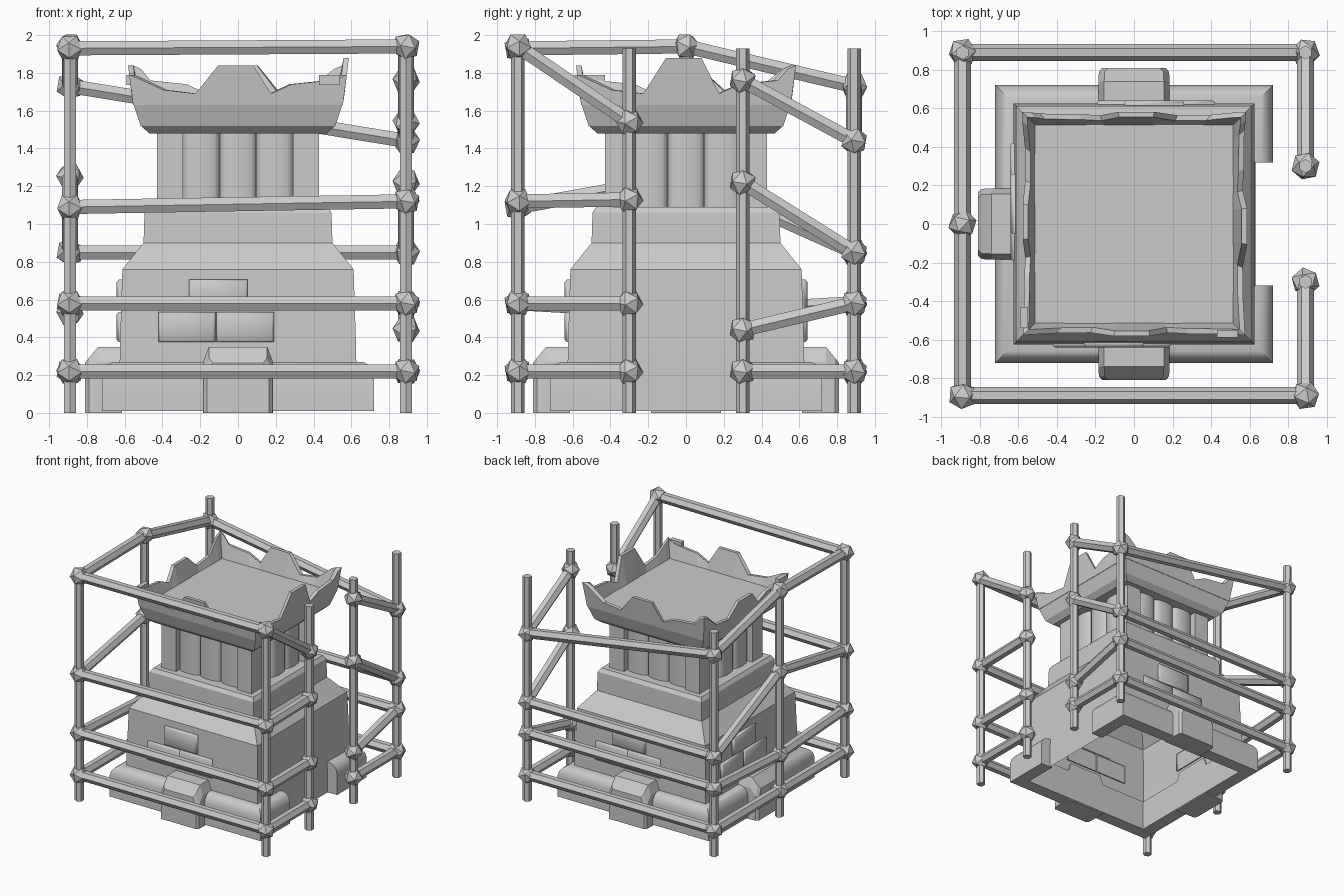
import bpy, bmesh, math
from mathutils import Vector, Matrix

if "Cube" in bpy.data.objects:
    bpy.data.objects.remove(bpy.data.objects["Cube"])


def finish(bm, name, smooth=0):
    bmesh.ops.recalc_face_normals(bm, faces=bm.faces)
    me = bpy.data.meshes.new(name)
    bm.to_mesh(me)
    bm.free()
    ob = bpy.data.objects.new(name, me)
    bpy.context.collection.objects.link(ob)
    if smooth:
        bpy.ops.object.select_all(action='DESELECT')
        ob.select_set(True)
        bpy.context.view_layer.objects.active = ob
        bpy.ops.object.shade_smooth_by_angle(angle=math.radians(smooth))
    return ob


def loft(bm, rings, cap_a=True, cap_b=True):
    rows = [[bm.verts.new(p) for p in r] for r in rings]
    n = len(rows[0])
    for a, b in zip(rows, rows[1:]):
        for i in range(n):
            j = (i + 1) % n
            bm.faces.new((a[i], a[j], b[j], b[i]))
    if cap_a:
        bm.faces.new(rows[0])
    if cap_b:
        bm.faces.new(rows[-1])


def rect(x0, x1, y0, y1, z):
    return [(x0, y0, z), (x1, y0, z), (x1, y1, z), (x0, y1, z)]


def square_stack(name, profile, **caps):
    bm = bmesh.new()
    loft(bm, [rect(-h, h, -h, h, z) for h, z in profile], **caps)
    return finish(bm, name)


def turned(ob, quarter):
    ob.data.transform(Matrix.Rotation(-quarter * math.pi / 2, 4, 'Z'))


# Tower body: open underneath, stepped and chamfered above
square_stack("tower_body", [(.63, .01), (.625, .35), (.612, .76), (.5, .9),
                            (.495, 1.06), (.475, 1.09)], cap_a=False)
square_stack("column_core", [(.365, 1.09), (.365, 1.5)])
square_stack("cornice", [(.47, 1.48), (.515, 1.52), (.555, 1.64), (.51, 1.645)])

# Corner pillars and gently bulging panels between them
for sx in (-1, 1):
    for sy in (-1, 1):
        bm = bmesh.new()
        loft(bm, [rect(sx * .36 - .07, sx * .36 + .07, sy * .36 - .07, sy * .36 + .07, z)
                  for z in (1.09, 1.49)])
        finish(bm, "corner_pillar")
for q in range(4):
    for k in (-1, 0, 1):
        bm = bmesh.new()
        arc = [math.pi * i / 8 for i in range(9)]
        loft(bm, [[(k * .195 + .0975 * math.cos(a), -.36 - .045 * abs(math.sin(a)) ** .7, z)
                   for a in arc] for z in (1.09, 1.49)])
        turned(finish(bm, "rounded_panel", 50), q)

# Rounded skirt around the foot, left open on the doorway side
skirt = [(.61, .01), (.72, .01), (.72, .19), (.712, .225), (.69, .255), (.66, .27), (.61, .27)]
bm = bmesh.new()
path = [lambda h: (h, -.32), lambda h: (h, -h), lambda h: (-h, -h),
        lambda h: (-h, h), lambda h: (h, h), lambda h: (h, .32)]
loft(bm, [[(*f(h), z) for h, z in skirt] for f in path])
finish(bm, "foot_skirt", 35)


def buttress_ring(y, half, z):
    return [(-half, y, 0), (half, y, 0), (half, y, z - .08), (half - .03, y, z),
            (-half + .03, y, z), (-half, y, z - .08)]


# Buttress blocks and raised bricks on front, left and back
for q in range(3):
    bm = bmesh.new()
    loft(bm, [buttress_ring(-.615, .185, .35), buttress_ring(-.74, .185, .35),
              buttress_ring(-.79, .182, .29), buttress_ring(-.81, .165, .265)])
    turned(finish(bm, "buttress_block"), q)
    for x0, x1, z0, z1 in ((-.42, -.12, .375, .535), (-.115, .19, .375, .535), (-.26, .05, .545, .705)):
        bm = bmesh.new()
        loft(bm, [[(x0 + c, y, z0 + c), (x1 - c, y, z0 + c), (x1 - c, y, z1 - c), (x0 + c, y, z1 - c)]
                  for y, c in ((-.615, 0), (-.632, 0), (-.642, .012))], cap_a=False)
        turned(finish(bm, "wall_brick", 60), q)


# Ragged parapet: four mitred walls with a central merlon and raised corners
def parapet(q, left, peak, right):
    edge = [(-1, left), (-.92, left - .02), (-.7, 1.71), (-.4, 1.69), (-.18, peak), (.14, peak),
            (.31, 1.69), (.5, 1.74), (.85, 1.76), (.93, right - .02), (1, right)]
    rings = []
    for u, z in edge:
        lean = .12 * (z - 1.64)
        o, i = .558 + lean, .53 + lean
        rings.append([(u * .555, -.555, 1.63), (u * o, -o, z), (u * i, -i, z), (u * .51, -.51, 1.63)])
    bm = bmesh.new()
    loft(bm, rings)
    turned(finish(bm, "parapet_wall"), q)


parapet(0, 1.79, 1.84, 1.79)
parapet(1, 1.84, 1.80, 1.79)
parapet(2, 1.84, 1.84, 1.84)
parapet(3, 1.79, 1.88, 1.84)

# Loose bricks on the parapet
for q in (0, 1):
    bm = bmesh.new()
    loft(bm, [rect(.43, .54, -.59, -.55, z) for z in (1.735, 1.79)])
    turned(finish(bm, "parapet_brick"), q)


# Scaffold helpers
E = .89


def bar(name, a, b, r, spin=0):
    a, b = Vector(a), Vector(b)
    bm = bmesh.new()
    bmesh.ops.create_cone(bm, cap_ends=True, segments=6, radius1=r, radius2=r, depth=(b - a).length)
    rot = (b - a).to_track_quat('Z', 'Y').to_matrix().to_4x4()
    bm.transform(Matrix.Translation((a + b) / 2) @ rot @ Matrix.Rotation(spin, 4, 'Z'))
    finish(bm, name)


# Scaffold poles, in order around the tower from one doorway post to the other
poles = [((E, -.3), (1.54, 1.13, .58, .22)),
         ((E, -E), (1.94, 1.12, .58, .22)),
         ((-E, -E), (1.93, 1.09, .58, .22)),
         ((-E, 0), (1.94, 1.25, .53, .22)),
         ((-E, E), (1.73, .85, .58, .22)),
         ((E, E), (1.44, .85, .58, .22)),
         ((E, .3), (1.76, 1.22, .44, .22))]
for (x, y), heights in poles:
    bar("scaffold_pole", (x, y, 0), (x, y, 1.93), .036)
    for z in heights:
        bm = bmesh.new()
        bmesh.ops.create_icosphere(bm, subdivisions=1, radius=.076)
        tilt = Matrix.Rotation(.4 + x + y, 4, 'Z') @ Matrix.Rotation(.6, 4, 'X')
        bm.transform(Matrix.Translation((x, y, z)) @ tilt)
        finish(bm, "scaffold_joint")

# Scaffold rails
for (pa, ha), (pb, hb) in zip(poles, poles[1:]):
    for za, zb in zip(ha, hb):
        bar("scaffold_rail", (*pa, za), (*pb, zb), .043, math.pi / 6)
